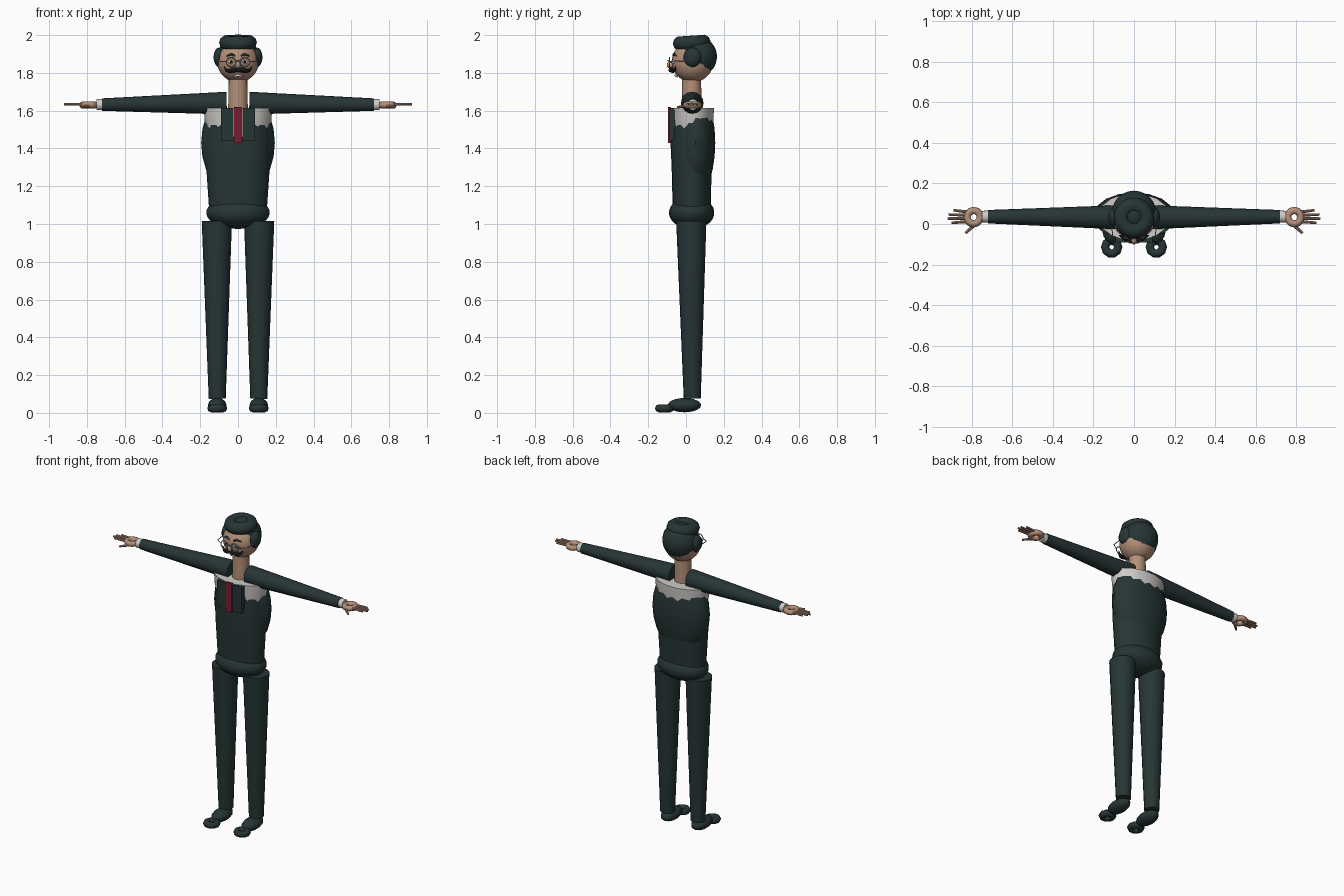
import bpy, bmesh, math
from mathutils import Vector, Matrix

if "Cube" in bpy.data.objects:
    bpy.data.objects.remove(bpy.data.objects["Cube"], do_unlink=True)


def material(name, rgb):
    m = bpy.data.materials.new(name)
    m.use_nodes = True
    m.diffuse_color = (*rgb, 1)
    m.node_tree.nodes["Principled BSDF"].inputs["Base Color"].default_value = (*rgb, 1)
    return m


SUIT = material("dark_teal", (0.02, 0.036, 0.036))
SKIN = material("skin", (0.46, 0.28, 0.19))
SHIRT = material("shirt_white", (0.62, 0.60, 0.57))
RED = material("tie_red", (0.20, 0.012, 0.03))
SILVER = material("spectacle_silver", (0.40, 0.40, 0.40))
BLACK = material("black", (0.006, 0.008, 0.008))


def finish(name, bm, mat, angle=40):
    bmesh.ops.recalc_face_normals(bm, faces=bm.faces)
    me = bpy.data.meshes.new(name)
    bm.to_mesh(me)
    bm.free()
    me.shade_smooth()
    me.set_sharp_from_angle(angle=math.radians(angle))
    me.materials.append(mat)
    ob = bpy.data.objects.new(name, me)
    bpy.context.collection.objects.link(ob)
    return ob


def ball(name, loc, size, mat, n=16):
    bm = bmesh.new()
    mx = Matrix.Translation(loc) @ Matrix.Diagonal((*size, 1))
    bmesh.ops.create_uvsphere(bm, u_segments=n, v_segments=max(6, n * 3 // 4), radius=1, matrix=mx)
    return finish(name, bm, mat)


def box(name, lo, hi, mat):
    bm = bmesh.new()
    lo, hi = Vector(lo), Vector(hi)
    mx = Matrix.Translation((lo + hi) / 2) @ Matrix.Diagonal((*(hi - lo), 1))
    bmesh.ops.create_cube(bm, size=1, matrix=mx)
    return finish(name, bm, mat)


def rod(name, a, b, r1, r2, mat, n=12):
    a, b = Vector(a), Vector(b)
    d = b - a
    bm = bmesh.new()
    mx = Matrix.Translation((a + b) / 2) @ d.to_track_quat('Z', 'Y').to_matrix().to_4x4()
    bmesh.ops.create_cone(bm, cap_ends=True, segments=n, radius1=r1, radius2=r2,
                          depth=d.length, matrix=mx)
    return finish(name, bm, mat)


def loft(name, rings, cy, mat, n):
    """Stack of elliptical rings (z, rx, ry), capped at both ends."""
    bm = bmesh.new()
    rows = []
    for z, rx, ry in rings:
        angs = [2 * math.pi * i / n for i in range(n)]
        rows.append([bm.verts.new((rx * math.cos(t), cy + ry * math.sin(t), z)) for t in angs])
    for lower, upper in zip(rows, rows[1:]):
        for i in range(n):
            j = (i + 1) % n
            bm.faces.new((lower[i], lower[j], upper[j], upper[i]))
    bm.faces.new(rows[0])
    bm.faces.new(rows[-1])
    return finish(name, bm, mat)


def ring(name, loc, major, minor, mat, n=10, m=8, rot=(0, 0, 0)):
    bpy.ops.mesh.primitive_torus_add(location=loc, rotation=rot, major_radius=major,
                                     minor_radius=minor, major_segments=n, minor_segments=m)
    ob = bpy.context.object
    ob.name = name
    ob.data.shade_smooth()
    ob.data.set_sharp_from_angle(angle=math.radians(50))
    ob.data.materials.append(mat)
    return ob


def strand(name, pts, radii, mat):
    """Tapered tube through points, turned into a mesh."""
    cu = bpy.data.curves.new(name, 'CURVE')
    cu.dimensions = '3D'
    cu.bevel_depth = 1
    cu.bevel_resolution = 2
    cu.use_fill_caps = True
    sp = cu.splines.new('POLY')
    sp.points.add(len(pts) - 1)
    for p, co, r in zip(sp.points, pts, radii):
        p.co = (*co, 1)
        p.radius = r
    ob = bpy.data.objects.new(name, cu)
    bpy.context.collection.objects.link(ob)
    cu.materials.append(mat)
    bpy.ops.object.select_all(action='DESELECT')
    ob.select_set(True)
    bpy.context.view_layer.objects.active = ob
    bpy.ops.object.convert(target='MESH')
    return ob


# Torso: waistcoat, jacket bulge, shirt yoke and hips
loft("waistcoat", [(1.06, .152, .10), (1.30, .168, .106), (1.45, .172, .113), (1.57, .160, .10)],
     .03, SUIT, 24)
ball("jacket_chest", (0, .05, 1.43), (.195, .105, .285), SUIT, 16).scale = (1, 1, 1)
loft("shirt_yoke", [(1.42, .152, .10), (1.55, .177, .113), (1.615, .181, .116)], .035, SHIRT, 14)
ball("hips", (0, .03, 1.06), (.168, .12, .086), SUIT, 20)

# The jacket stays below the flat shoulder line
chest = bpy.data.objects["jacket_chest"].data
bm = bmesh.new()
bm.from_mesh(chest)
cut = bmesh.ops.bisect_plane(bm, geom=bm.verts[:] + bm.edges[:] + bm.faces[:],
                             plane_co=(0, 0, 1.58), plane_no=(0, 0, 1), clear_outer=True)
bm.to_mesh(chest)
bm.free()

# Shirt front and tie
box("shirt_front", (-.027, -.089, 1.46), (.027, -.05, 1.615), SHIRT)
box("tie", (-.021, -.095, 1.43), (.021, -.08, 1.62), RED)

# Neck, head and hair
rod("neck", (0, .03, 1.60), (0, .03, 1.79), .052, .05, SKIN, 16)
ball("head", (0, .035, 1.86), (.11, .11, .11), SKIN, 24)
ball("back_hair", (0, .056, 1.886), (.109, .108, .108), SUIT, 24)
ring("top_hair", (0, .03, 1.96), .061, .039, SUIT, 20, 10, (math.radians(4), 0, 0))

# Face centre
ball("nose", (0, -.082, 1.842), (.014, .02, .02), SKIN, 12)
strand("mouth", [(-.024, -.047, 1.78), (0, -.053, 1.787), (.024, -.047, 1.78)],
       [.004, .008, .004], SHIRT)
strand("spectacle_bridge", [(-.012, -.09, 1.862), (0, -.098, 1.867), (.012, -.09, 1.862)],
       [.003] * 3, SILVER)

for s, side in ((1, "left"), (-1, "right")):
    # Lapel
    xs = sorted((s * .025, s * .09))
    box(side + "_lapel", (xs[0], -.091, 1.44), (xs[1], -.045, 1.613), SUIT)

    # Side hair, eye, brow, spectacles and moustache
    ball(side + "_side_hair", (s * .1, .035, 1.882), (.029, .048, .052), SUIT, 12)
    ball(side + "_eye", (s * .036, -.064, 1.858), (.015, .012, .012), SHIRT, 12)
    ball(side + "_pupil", (s * .036, -.073, 1.858), (.007, .006, .007), BLACK, 10)
    strand(side + "_brow", [(s * .014, -.066, 1.89), (s * .038, -.064, 1.899), (s * .062, -.05, 1.888)],
           [.005, .007, .003], SUIT)
    ring(side + "_spectacle_rim", (s * .037, -.088, 1.857), .025, .0032, SILVER, 16, 6,
         (math.pi / 2, 0, 0))
    strand(side + "_spectacle_arm", [(s * .062, -.088, 1.86), (s * .105, -.06, 1.862), (s * .112, .02, 1.865)],
           [.0025] * 3, SILVER)
    strand(side + "_moustache",
           [(0, -.08, 1.815), (s * .022, -.08, 1.816), (s * .045, -.07, 1.809),
            (s * .063, -.06, 1.815), (s * .073, -.055, 1.832)],
           [.009, .014, .011, .007, .002], BLACK)

    # Sleeve and cuff
    rod(side + "_sleeve", (s * .06, .033, 1.64), (s * .72, .036, 1.632), .06, .033, SUIT, 16)
    rod(side + "_cuff", (s * .71, .036, 1.632), (s * .75, .036, 1.632), .03, .029, SHIRT, 16)

    # Ring-shaped palm, fingers and thumb
    ring(side + "_palm", (s * .79, .034, 1.63), .033, .018, SKIN, 12, 8)
    for i, (y0, y1, tip) in enumerate(((.058, .068, .89), (.043, .047, .915),
                                       (.028, .027, .92), (.012, .006, .90))):
        rod(f"{side}_finger_{i + 1}", (s * .81, y0, 1.634), (s * tip, y1, 1.634), .0085, .006, SKIN, 8)
    rod(side + "_thumb", (s * .775, .005, 1.626), (s * .83, -.045, 1.618), .01, .006, SKIN, 8)

    # Trouser leg and shoe with ring-shaped toe
    rod(side + "_trouser_leg", (s * .11, .033, .075), (s * .112, .028, 1.015), .045, .08, SUIT, 16)
    ball(side + "_shoe", (s * .11, -.008, .041), (.05, .088, .038), SUIT, 14)
    ring(side + "_shoe_toe", (s * .11, -.114, .024), .032, .021, SUIT, 10, 8)
